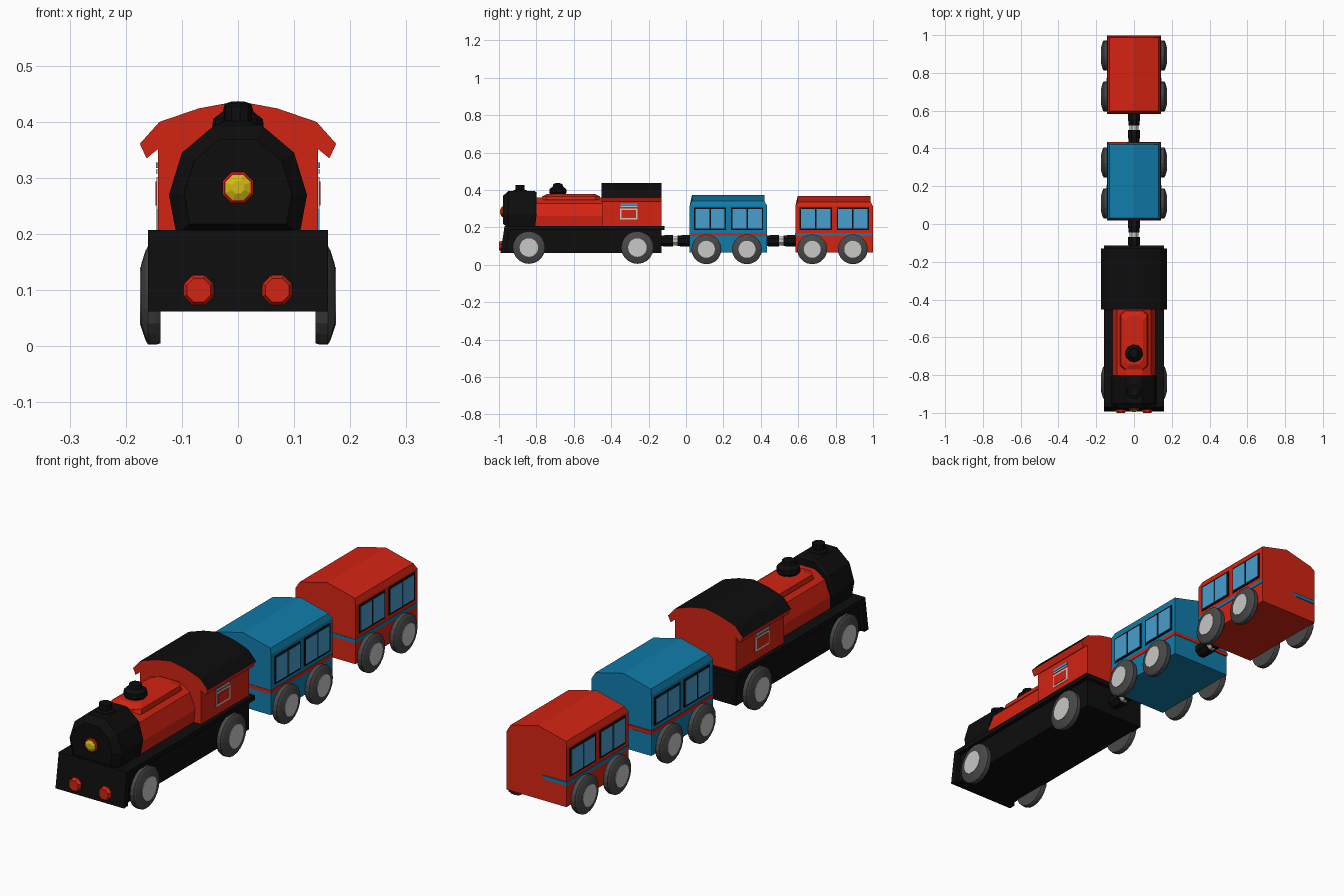
import bpy, bmesh, math
from mathutils import Vector

cube = bpy.data.objects.get("Cube")
if cube:
    bpy.data.objects.remove(cube)


def material(name, r, g, b):
    m = bpy.data.materials.new(name)
    m.use_nodes = True
    m.diffuse_color = (r, g, b, 1)
    bsdf = next(n for n in m.node_tree.nodes if n.type == 'BSDF_PRINCIPLED')
    bsdf.inputs["Base Color"].default_value = (r, g, b, 1)
    return m


RED = material("red paint", 0.65, 0.017, 0.006)
BLUE = material("blue paint", 0.005, 0.2, 0.4)
GLASS = material("window blue", 0.065, 0.34, 0.62)
BLACK = material("black", 0.004, 0.004, 0.004)
TYRE = material("dark grey", 0.065, 0.065, 0.065)
HUB = material("light grey", 0.58, 0.58, 0.57)
YELLOW = material("lamp yellow", 0.65, 0.5, 0.007)


def finish(name, bm, *mats):
    bmesh.ops.recalc_face_normals(bm, faces=bm.faces[:])
    me = bpy.data.meshes.new(name)
    bm.to_mesh(me)
    bm.free()
    ob = bpy.data.objects.new(name, me)
    bpy.context.collection.objects.link(ob)
    for m in mats:
        me.materials.append(m)
    return ob


def loft(name, rings, mat):
    """Skin a list of equal point rings and cap both ends."""
    bm = bmesh.new()
    vs = [[bm.verts.new(p) for p in ring] for ring in rings]
    n = len(vs[0])
    for a, b in zip(vs, vs[1:]):
        for i in range(n):
            j = (i + 1) % n
            bm.faces.new((a[i], a[j], b[j], b[i]))
    bm.faces.new(vs[0])
    bm.faces.new(vs[-1])
    return finish(name, bm, mat)


def box(name, x, y, z, mat):
    return loft(name, [[(x[0], b, c) for b, c in
                        ((y[0], z[0]), (y[1], z[0]), (y[1], z[1]), (y[0], z[1]))],
                       [(x[1], b, c) for b, c in
                        ((y[0], z[0]), (y[1], z[0]), (y[1], z[1]), (y[0], z[1]))]], mat)


def lathe(name, centre, axis, profile, mat, n=8):
    """Revolve (radius, offset) pairs about an axis through centre."""
    a = Vector(axis)
    u = a.orthogonal().normalized()
    v = a.cross(u)
    rings = []
    for r, d in profile:
        ring = []
        for i in range(n):
            t = 2 * math.pi * (i + 0.5) / n
            ring.append(Vector(centre) + a * d + (u * math.cos(t) + v * math.sin(t)) * r)
        rings.append(ring)
    return loft(name, rings, mat)


def mirrored(half):
    """Close a right-hand x,z outline with its mirror image."""
    return half + [(-x, z) for x, z in reversed(half) if x]


def section(outline, y, scale=1, zc=0.28):
    return [(x * scale, y, zc + (z - zc) * scale) for x, z in outline]


def side_plate(name, s, y, z, mat, base, thick):
    box(name, sorted((s * (base - 0.003), s * (base + thick))), y, z, mat)


def wheels(prefix, ys, z, r):
    for y in ys:
        for s, side in ((1, "left"), (-1, "right")):
            c, ax = (0, y, z), (s, 0, 0)
            lathe(f"{prefix}_wheel_{side}", c, ax,
                  [(r * 0.97, 0.138), (r, 0.146), (r, 0.16), (r * 0.9, 0.165),
                   (r * 0.6, 0.173)], TYRE, 20)
            lathe(f"{prefix}_hub_{side}", c, ax,
                  [(r * 0.57, 0.165), (r * 0.57, 0.175)], HUB, 20)


# Engine chassis, deck and sloping buffer plate
box("engine_chassis", (-0.143, 0.143), (-0.965, -0.13), (0.063, 0.195), BLACK)
box("engine_deck", (-0.16, 0.16), (-0.965, -0.115), (0.187, 0.207), BLACK)
loft("buffer_plate", [[(x, -0.992, 0.062), (x, -0.965, 0.062), (x, -0.945, 0.207),
                       (x, -0.97, 0.207)] for x in (-0.16, 0.16)], BLACK)
wheels("engine", (-0.84, -0.26), 0.092, 0.087)

# Smokebox and boiler
smoke = mirrored([(0.11, 0.2), (0.123, 0.27), (0.1, 0.345), (0.042, 0.394)])
loft("smokebox", [section(smoke, -0.978, 0.78), section(smoke, -0.95),
                  section(smoke, -0.81), section(smoke, -0.8, 0.95)], BLACK)
boiler = mirrored([(0.108, 0.2), (0.115, 0.262), (0.09, 0.328), (0.042, 0.36)])
loft("boiler", [section(boiler, -0.81), section(boiler, -0.44)], RED)


def oblong(x, y0, y1, z, c=0.025):
    return [(x, y0 + c, z), (x, y1 - c, z), (x - c, y1, z), (c - x, y1, z),
            (-x, y1 - c, z), (-x, y0 + c, z), (c - x, y0, z), (x - c, y0, z)]


loft("boiler_top_plate", [oblong(0.074, -0.775, -0.455, 0.345),
                          oblong(0.07, -0.77, -0.46, 0.365),
                          oblong(0.048, -0.745, -0.485, 0.378)], RED)

# Chimney and steam dome
lathe("chimney", (0, -0.887, 0), (0, 0, 1),
      [(0.042, 0.385), (0.036, 0.398), (0.025, 0.402), (0.025, 0.427)], BLACK, 10)
lathe("steam_dome", (0, -0.685, 0), (0, 0, 1),
      [(0.036, 0.37), (0.047, 0.386), (0.045, 0.405), (0.028, 0.418),
       (0.024, 0.432), (0.012, 0.436)], BLACK, 10)

# Headlamp and buffer lamps
front = (0, -1, 0)
lathe("headlamp_ring", (0, 0, 0.283), front, [(0.03, 0.965), (0.03, 0.983), (0.026, 0.986)], RED)
lathe("headlamp_glass", (0, 0, 0.283), front, [(0.026, 0.975), (0.024, 0.988), (0.012, 0.994)], YELLOW)
for s in (-1, 1):
    lathe("buffer_lamp", (s * 0.07, 0, 0.1), front,
          [(0.029, 0.97), (0.029, 0.99), (0.023, 1.0)], RED)

# Cab with curved roof: black on its upward faces, red below and on the ends
box("cab", (-0.143, 0.143), (-0.45, -0.13), (0.2, 0.37), RED)
arch = mirrored([(0.142, 0.352), (0.163, 0.335), (0.175, 0.361), (0.14, 0.4),
                 (0.07, 0.424), (0, 0.437)])
roof = loft("cab_roof", [section(arch, -0.452), section(arch, -0.13)], RED)
roof.data.materials.append(BLACK)
for p in roof.data.polygons:
    p.material_index = 1 if p.normal.z > 0.2 else 0

# Cab side panels
for s in (-1, 1):
    side_plate("cab_panel_frame", s, (-0.352, -0.258), (0.243, 0.302), HUB, 0.143, 0.002)
    side_plate("cab_panel_inset", s, (-0.344, -0.266), (0.251, 0.294), RED, 0.143, 0.004)
    side_plate("cab_slat_lower", s, (-0.35, -0.26), (0.308, 0.315), HUB, 0.143, 0.003)
    side_plate("cab_slat_upper", s, (-0.35, -0.26), (0.318, 0.328), GLASS, 0.143, 0.003)


# Passenger cars
def car(prefix, y0, y1, top, paint, stripe):
    w, end = 0.14, 0.012
    eave, shoulder = top - 0.055, top - 0.032
    body = mirrored([(w, 0.065), (w, eave), (w - 0.01, shoulder), (0, top)])

    def ring(y, inset):
        return [(x, y + (inset if z > eave + 0.001 else 0), z) for x, z in body]
    loft(f"{prefix}_body", [ring(y0, end), ring(y1, -end)], paint)
    box(f"{prefix}_stripe", (-w - 0.002, w + 0.002), (y0 - 0.002, y1 + 0.002 if y1 < 0.9 else y1),
        (0.155, 0.17), stripe)
    # Two framed windows with two panes on each side
    for s in (-1, 1):
        for k in (0, 1):
            a = y0 + 0.023 + k * 0.198
            b = a + 0.172
            mid = (a + b) / 2
            side_plate(f"{prefix}_window_frame", s, (a, b), (0.187, 0.305), BLACK, w, 0.003)
            for lo, hi in ((a + 0.008, mid - 0.004), (mid + 0.004, b - 0.008)):
                side_plate(f"{prefix}_window_pane", s, (lo, hi), (0.195, 0.297), GLASS, w, 0.005)
    m = (y0 + y1) / 2
    wheels(prefix, (m - 0.117, m + 0.1), 0.083, 0.08)


car("middle_car", 0.02, 0.432, 0.373, BLUE, RED)
car("rear_car", 0.585, 0.999, 0.368, RED, BLUE)

# Couplings: black sockets joined by a pale magnet
for a, b in ((-0.135, 0.022), (0.428, 0.59)):
    m = (a + b) / 2
    for p, q in ((a, m - 0.012), (m + 0.012, b)):
        lathe("coupling_socket", (0, 0, 0.128), (0, 1, 0),
              [(0.03, p), (0.034, (p + q) / 2), (0.034, q)], BLACK)
    lathe("coupling_magnet", (0, 0, 0.128), (0, 1, 0), [(0.026, m - 0.03), (0.026, m + 0.03)], HUB)
